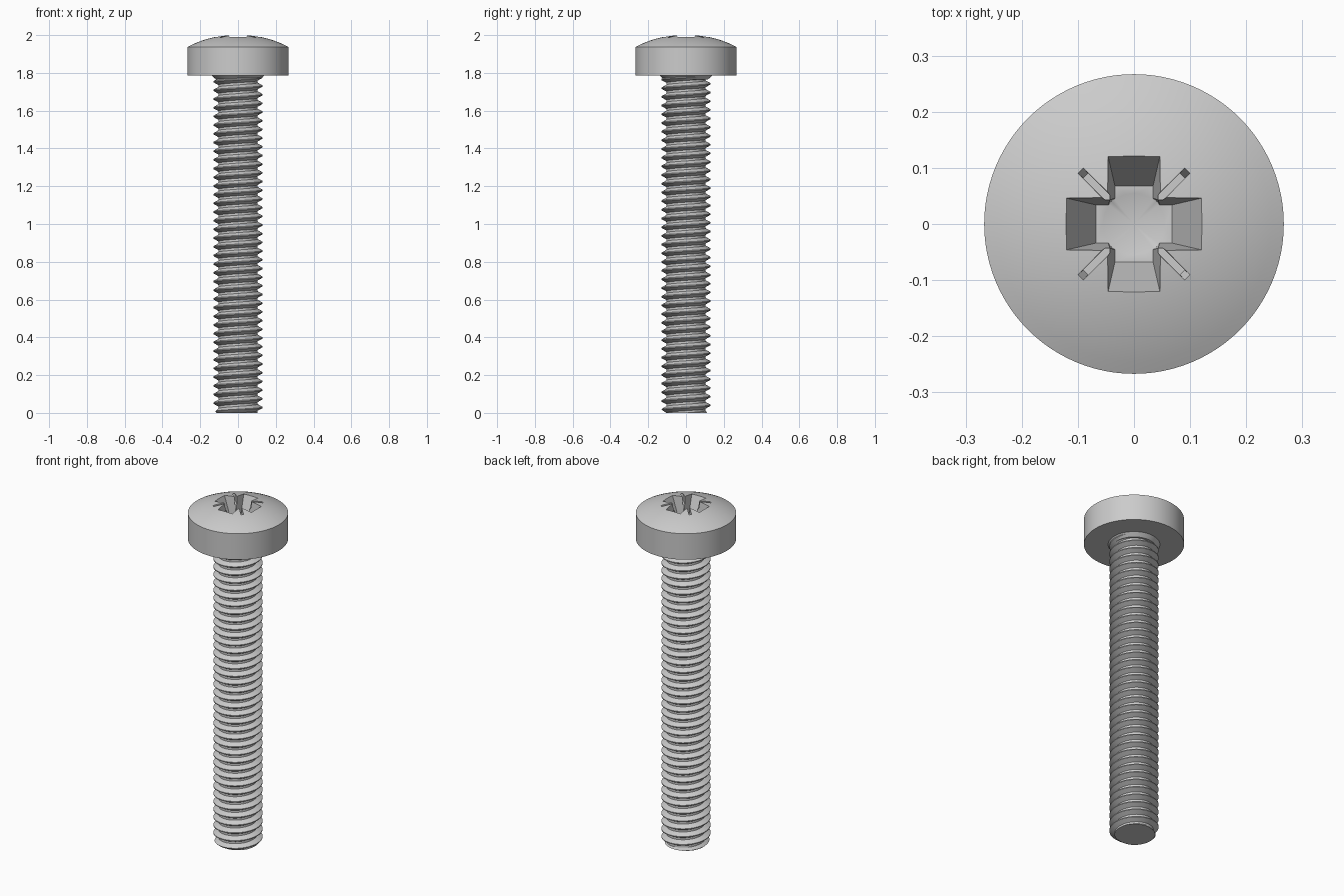
import bpy, bmesh, math

if "Cube" in bpy.data.objects:
    bpy.data.objects.remove(bpy.data.objects["Cube"])

SHANK_TOP = 1.785
PITCH = 0.046
ROOT, CREST = 0.104, 0.131


def to_object(name, bm):
    bmesh.ops.recalc_face_normals(bm, faces=bm.faces)
    mesh = bpy.data.meshes.new(name)
    bm.to_mesh(mesh)
    bm.free()
    obj = bpy.data.objects.new(name, mesh)
    bpy.context.collection.objects.link(obj)
    return obj


def activate(obj):
    bpy.ops.object.select_all(action='DESELECT')
    obj.select_set(True)
    bpy.context.view_layer.objects.active = obj


def lathe(name, profile, sides):
    bm = bmesh.new()
    verts = [bm.verts.new((r, 0, z)) for r, z in profile]
    edges = [bm.edges.new(pair) for pair in zip(verts, verts[1:])]
    bmesh.ops.spin(bm, geom=verts + edges, cent=(0, 0, 0), axis=(0, 0, 1),
                   angle=math.tau, steps=sides)
    bmesh.ops.remove_doubles(bm, verts=bm.verts, dist=1e-5)
    return to_object(name, bm)


def tapered_bar(name, low, high, angle):
    # low and high are (half length, half width, z)
    bm = bmesh.new()
    c, s = math.cos(angle), math.sin(angle)
    for length, width, z in (low, high):
        for x in (-length, length):
            for y in (-width, width):
                bm.verts.new((x * c - y * s, x * s + y * c, z))
    bmesh.ops.convex_hull(bm, input=bm.verts)
    return to_object(name, bm)


# Domed head with a small flared neck underneath
R, APEX, EDGE = 0.58, 2.003, 0.267
profile = [(0, 1.765), (0.116, 1.765), (0.138, SHANK_TOP), (EDGE, SHANK_TOP)]
for i in range(13):
    r = EDGE * (1 - i / 12)
    profile.append((r, APEX - R + math.sqrt(R * R - r * r)))
head = lathe("head", profile, 96)

# Cross recess: two tapered bars, a conical centre and shallow diagonal slits
cutters = [
    tapered_bar("recess_bar_x", (0.068, 0.034, 1.86), (0.133, 0.049, 2.02), 0),
    tapered_bar("recess_bar_y", (0.068, 0.034, 1.86), (0.133, 0.049, 2.02), math.pi / 2),
    lathe("recess_centre", [(0, 1.835), (0.057, 1.861), (0.063, 2.02), (0, 2.02)], 48),
    tapered_bar("slit_a", (0.122, 0.006, 1.955), (0.147, 0.0075, 2.02), math.pi / 4),
    tapered_bar("slit_b", (0.122, 0.006, 1.955), (0.147, 0.0075, 2.02), -math.pi / 4),
]
for cutter in cutters:
    cutter.hide_render = True
    activate(head)
    mod = head.modifiers.new(cutter.name, 'BOOLEAN')
    mod.operation, mod.solver, mod.object = 'DIFFERENCE', 'EXACT', cutter
    bpy.ops.object.modifier_apply(modifier=mod.name)
for cutter in cutters:
    bpy.data.objects.remove(cutter)


# Threaded shank: helical rows clipped flat at both ends
def thread_radius(z, turn):
    f = (z / PITCH - turn) % 1
    if f < 0.25:
        r = ROOT
    elif f < 0.57:
        r = ROOT + (CREST - ROOT) * (f - 0.25) / 0.32
    elif f < 0.68:
        r = CREST
    else:
        r = CREST - (CREST - ROOT) * (f - 0.68) / 0.32
    return min(r, 0.112 + z)


SIDES = 64
BREAKS = (0, 0.25, 0.57, 0.68)
turns = math.ceil(SHANK_TOP / PITCH) + 2
bm = bmesh.new()
columns = []
for i in range(SIDES):
    turn = i / SIDES
    column = []
    for k in range(-2, turns):
        for f in BREAKS:
            z = min(max(PITCH * (k + f + turn), 0), SHANK_TOP)
            # nudge keeps the row on its own breakpoint
            r = thread_radius(z + 1e-9, turn)
            a = math.tau * turn
            column.append(bm.verts.new((r * math.cos(a), r * math.sin(a), z)))
    columns.append(column)
for i in range(SIDES):
    a, b = columns[i], columns[(i + 1) % SIDES]
    shift = len(BREAKS) if i == SIDES - 1 else 0
    for j in range(len(a) - 1 - shift):
        bm.faces.new((a[j], b[j + shift], b[j + 1 + shift], a[j + 1]))
bmesh.ops.remove_doubles(bm, verts=bm.verts, dist=1e-5)
bmesh.ops.holes_fill(bm, edges=[e for e in bm.edges if e.is_boundary], sides=0)
shank = to_object("threaded_shank", bm)

for obj in (head, shank):
    activate(obj)
    bpy.ops.object.shade_smooth_by_angle(angle=math.radians(28))
